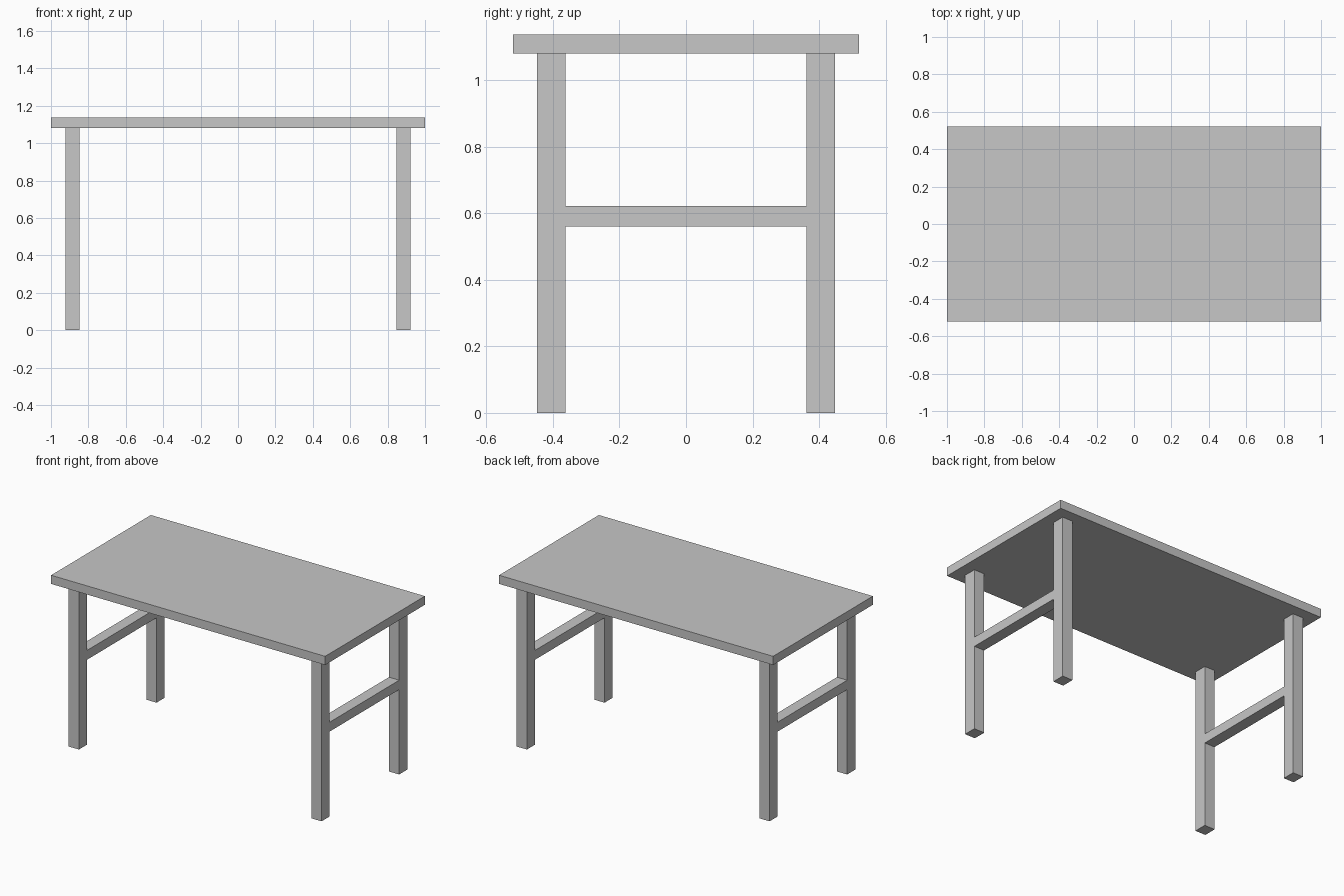
import bpy

default_cube = bpy.data.objects.get("Cube")
if default_cube:
    bpy.data.objects.remove(default_cube, do_unlink=True)

grey = bpy.data.materials.new("light_grey")
grey.use_nodes = True
colour = (0.57, 0.57, 0.57, 1)
grey.diffuse_color = colour
grey.node_tree.nodes["Principled BSDF"].inputs["Base Color"].default_value = colour


def box(name, low, high):
    """Add a box spanning two opposite corners."""
    centre = [(a + b) / 2 for a, b in zip(low, high)]
    bpy.ops.mesh.primitive_cube_add(size=1, location=centre)
    part = bpy.context.object
    part.name = name
    part.scale = [b - a for a, b in zip(low, high)]
    bpy.ops.object.transform_apply(location=False, rotation=False, scale=True)
    part.data.materials.append(grey)
    return part


LEG_TOP = 1.08
LEG_IN_X, LEG_OUT_X = 0.848, 0.923
LEG_IN_Y, LEG_OUT_Y = 0.362, 0.447

# Flat slab top
box("table_top", (-1, -0.52, LEG_TOP), (1, 0.52, 1.137))

# Each end: two legs joined by a rail as wide as the legs
for side, sx in (("left", 1), ("right", -1)):
    x0, x1 = sorted((sx * LEG_IN_X, sx * LEG_OUT_X))
    for end, sy in (("front", -1), ("back", 1)):
        y0, y1 = sorted((sy * LEG_IN_Y, sy * LEG_OUT_Y))
        box(f"{end}_{side}_leg", (x0, y0, 0), (x1, y1, LEG_TOP))
    box(f"{side}_rail", (x0, -LEG_IN_Y, 0.56), (x1, LEG_IN_Y, 0.622))
